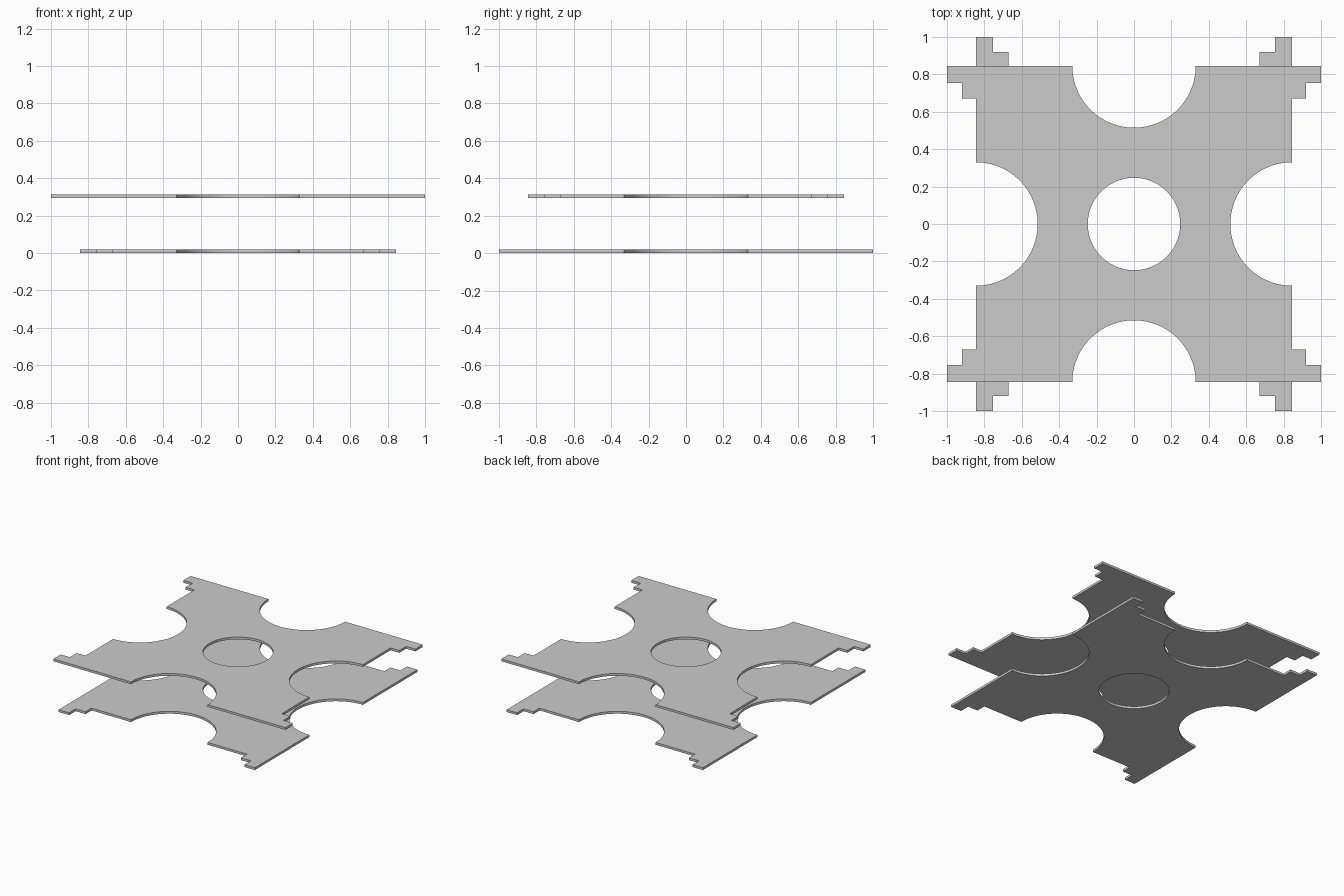
import bpy
from math import cos, sin, pi

if "Cube" in bpy.data.objects:
    bpy.data.objects.remove(bpy.data.objects["Cube"])

HALF, TIP = 0.845, 1.0        # body half-width, tab reach
NOTCH, HOLE = 0.33, 0.247     # edge notch and centre hole radii
THICK = 0.018


def arc(cx, cy, r, a0, a1, n=24):
    steps = [a0 + (a1 - a0) * i / n for i in range(n + 1)]
    return [(cx + r * cos(a), cy + r * sin(a), 0) for a in steps]


def plate(name, z, turn):
    # One quarter of the outline, counter-clockwise
    pts = arc(HALF, 0, NOTCH, pi, pi / 2)
    # Stepped corner tab
    pts += [(HALF, 0.67, 0), (0.92, 0.67, 0), (0.92, 0.755, 0),
            (TIP, 0.755, 0), (TIP, HALF, 0)]
    pts += arc(0, HALF, NOTCH, 0, -pi / 2)
    pts += arc(0, 0, HOLE, pi / 2, 0)
    mesh = bpy.data.meshes.new(name)
    mesh.from_pydata(pts, [], [range(len(pts))])
    ob = bpy.data.objects.new(name, mesh)
    bpy.context.collection.objects.link(ob)
    ob.location.z = z
    ob.rotation_euler.z = turn
    # Mirror to the full plate, then thicken upward
    mirror = ob.modifiers.new("mirror", 'MIRROR')
    mirror.use_axis = (True, True, False)
    solid = ob.modifiers.new("thickness", 'SOLIDIFY')
    solid.thickness = THICK
    solid.offset = 1
    bpy.ops.object.select_all(action='DESELECT')
    ob.select_set(True)
    bpy.context.view_layer.objects.active = ob
    bpy.ops.object.convert(target='MESH')
    bpy.ops.object.shade_smooth_by_angle(angle=pi / 6)


# Two identical plates, the lower one turned a quarter turn
plate("lower_plate", 0, pi / 2)
plate("upper_plate", 0.295, 0)
